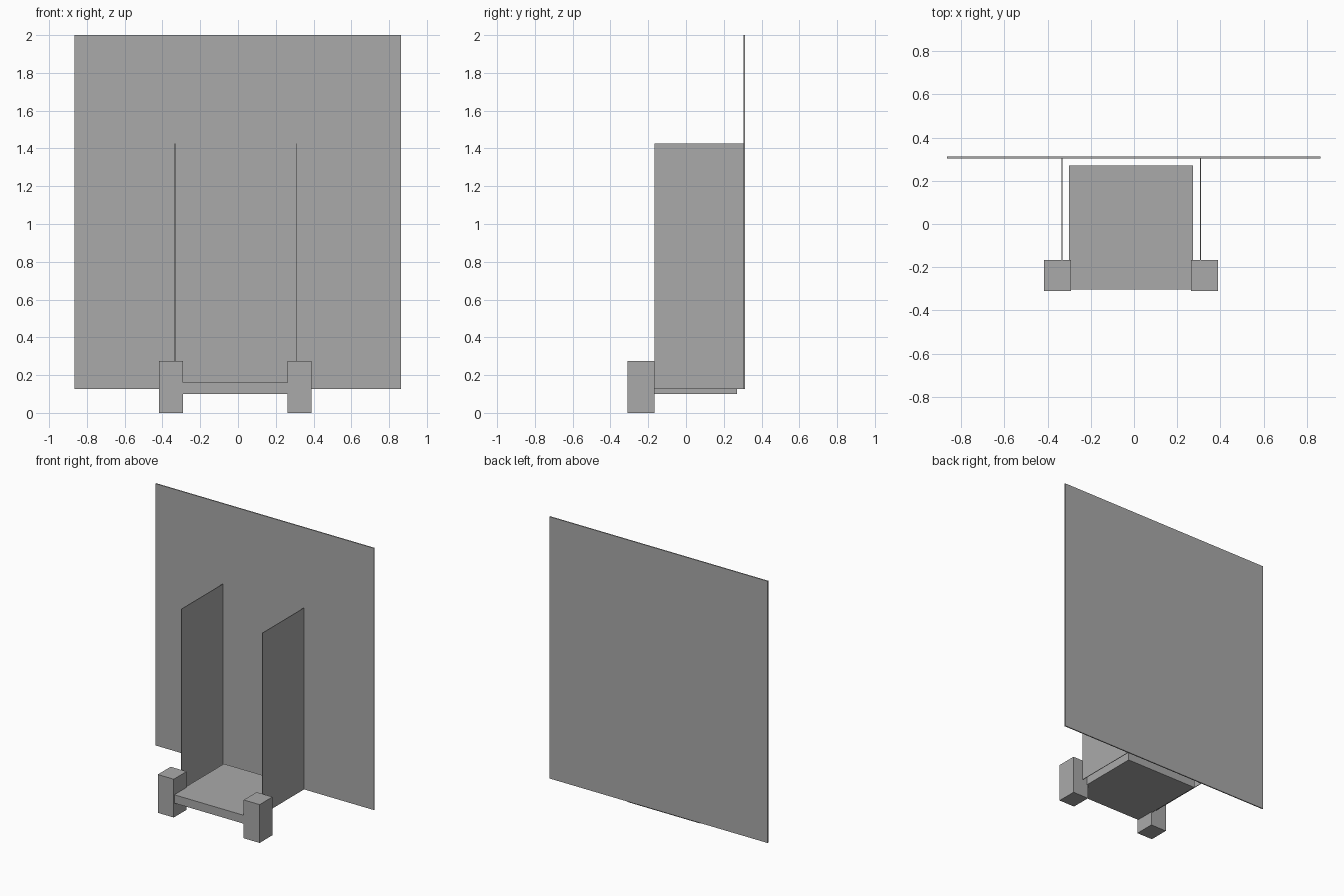
import bpy

cube = bpy.data.objects.get("Cube")
if cube:
    bpy.data.objects.remove(cube, do_unlink=True)

grey = bpy.data.materials.new("plain grey")
grey.use_nodes = True
colour = (0.4, 0.4, 0.4, 1)
grey.diffuse_color = colour
grey.node_tree.nodes["Principled BSDF"].inputs["Base Color"].default_value = colour


def box(name, low, high):
    """Add a box spanning two opposite corners."""
    centre = [(a + b) / 2 for a, b in zip(low, high)]
    bpy.ops.mesh.primitive_cube_add(size=1, location=centre)
    part = bpy.context.object
    part.name = name
    part.scale = [b - a for a, b in zip(low, high)]
    bpy.ops.object.transform_apply(location=False, rotation=False, scale=True)
    part.data.materials.append(grey)
    return part


# Large upright panel at the back
box("back_panel", (-0.865, 0.304, 0.127), (0.862, 0.312, 2.0))

# Low platform between the posts
box("platform", (-0.3, -0.304, 0.1), (0.273, 0.27, 0.16))

# Thin side panels and the front posts below them
for side, panel_x, post_x in (("right", -0.333, -0.354), ("left", 0.308, 0.326)):
    box(side + "_panel", (panel_x - 0.002, -0.166, 0.127), (panel_x + 0.002, 0.306, 1.425))
    box(side + "_post", (post_x - 0.063, -0.311, 0), (post_x + 0.063, -0.166, 0.274))
